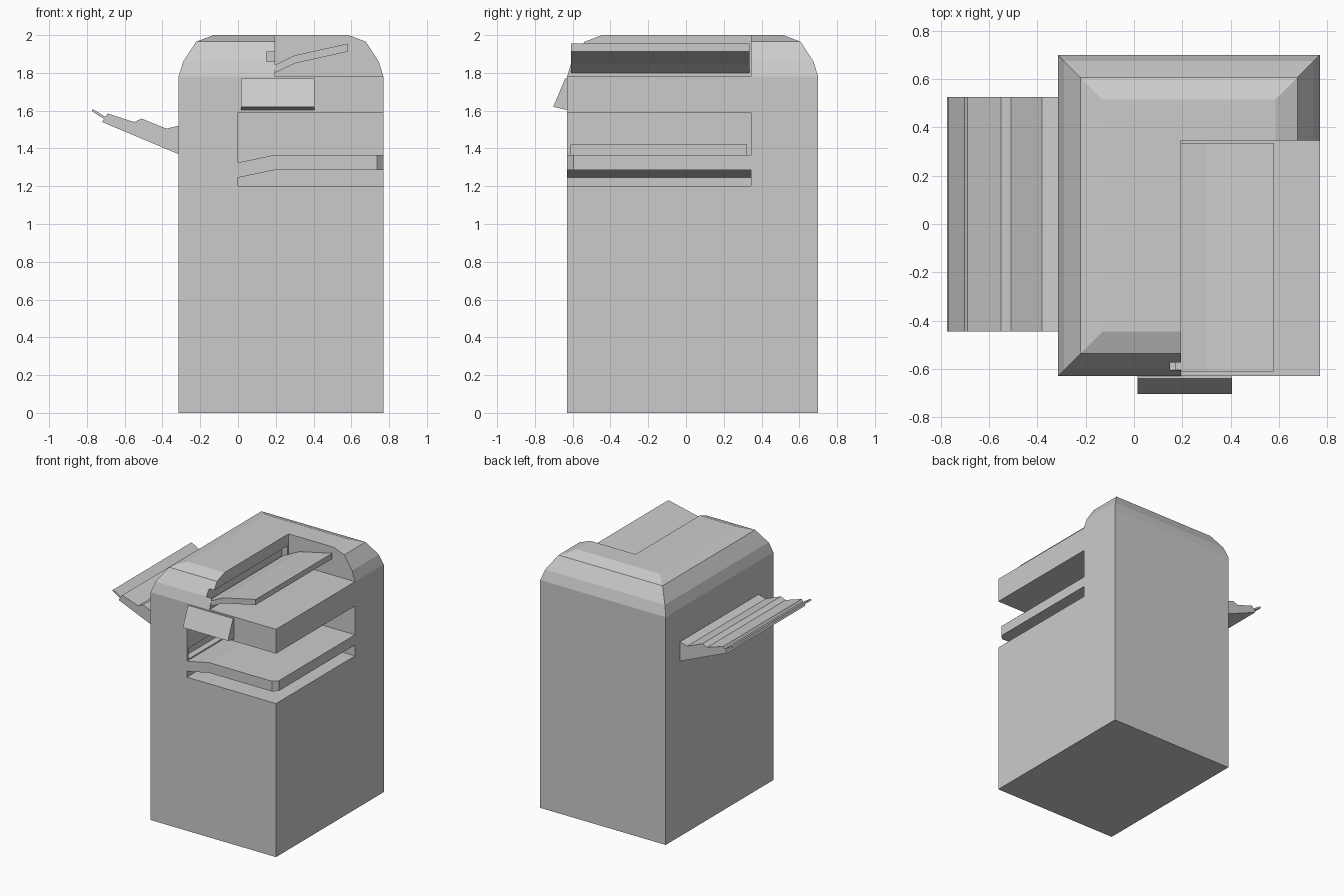
import bpy, bmesh

if "Cube" in bpy.data.objects:
    bpy.data.objects.remove(bpy.data.objects["Cube"])

X0, X1, Y0, Y1 = -0.315, 0.77, -0.63, 0.70


def finish(name, bm):
    bmesh.ops.recalc_face_normals(bm, faces=bm.faces[:])
    me = bpy.data.meshes.new(name)
    bm.to_mesh(me)
    bm.free()
    ob = bpy.data.objects.new(name, me)
    bpy.context.collection.objects.link(ob)
    return ob


def loft(rings):
    bm = bmesh.new()
    loops = [[bm.verts.new(p) for p in r] for r in rings]
    n = len(loops[0])
    for a, b in zip(loops, loops[1:]):
        for i in range(n):
            j = (i + 1) % n
            bm.faces.new((a[i], a[j], b[j], b[i]))
    bm.faces.new(loops[0])
    bm.faces.new(loops[-1])
    return bm


def prism_y(pts, y0, y1):
    # x/z profile swept along y
    return loft([[(x, y, z) for x, z in pts] for y in (y0, y1)])


def box(x0, x1, y0, y1, z0, z1):
    return prism_y([(x0, z0), (x1, z0), (x1, z1), (x0, z1)], y0, y1)


# Main body with faceted, rounded top rim
rings = []
for inset, z in [(0, 0), (0, 1.78), (0.025, 1.86), (0.093, 1.965), (0.185, 2.0)]:
    a, b, c, d = X0 + inset, X1 - inset, Y0 + inset, Y1 - inset
    rings.append([(a, c, z), (b, c, z), (b, d, z), (a, d, z)])
body = finish("cabinet_body", loft(rings))

# Corner notch on top, open paper bay, and the two paper exit slits
cuts = [
    (0.195, 1.0, -0.9, 0.345, 1.78, 2.2),
    (0.0, 1.0, -0.9, 0.345, 1.20, 1.59),
    (0.15, 0.25, -0.605, 0.33, 1.82, 1.91),
    (-0.05, 0.05, -0.61, 0.32, 1.335, 1.42),
]
bpy.context.view_layer.objects.active = body
for c in cuts:
    cutter = finish("cutter", box(*c))
    cutter.hide_render = True
    mod = body.modifiers.new("cut", 'BOOLEAN')
    mod.operation = 'DIFFERENCE'
    mod.solver = 'EXACT'
    mod.object = cutter
    bpy.ops.object.modifier_apply(modifier=mod.name)
    bpy.data.objects.remove(cutter, do_unlink=True)

# Middle shelf with clipped front corner
bm = prism_y([(-0.01, 1.243), (0.19, 1.285), (X1, 1.285), (X1, 1.365),
              (0.19, 1.365), (-0.01, 1.323)], Y0, 0.35)
corner = [e for e in bm.edges
          if all(v.co.x > X1 - 0.01 and v.co.y < Y0 + 0.01 for v in e.verts)]
bmesh.ops.bevel(bm, geom=corner, offset=0.035, segments=1, affect='EDGES')
finish("middle_shelf", bm)

# Bent output tray in the top notch
finish("upper_output_tray", prism_y(
    [(0.17, 1.795), (0.195, 1.80), (0.30, 1.85), (0.58, 1.912), (0.58, 1.955),
     (0.30, 1.893), (0.195, 1.842), (0.17, 1.835)], -0.61, 0.335))

# Tilted control panel on the front
panel = [(-0.62, 1.77), (-0.64, 1.77), (-0.703, 1.62), (-0.62, 1.602)]
finish("control_panel", loft([[(x, y, z) for y, z in panel] for x in (0.015, 0.405)]))

# Side feed tray and its thin extension flap
finish("side_feed_tray", prism_y(
    [(-0.30, 1.363), (-0.315, 1.37), (-0.72, 1.54), (-0.69, 1.585), (-0.55, 1.54),
     (-0.51, 1.558), (-0.38, 1.505), (-0.315, 1.52), (-0.30, 1.52)], -0.445, 0.525))
finish("tray_extension", prism_y(
    [(-0.70, 1.55), (-0.775, 1.598), (-0.768, 1.608), (-0.69, 1.56)], -0.445, 0.525))
